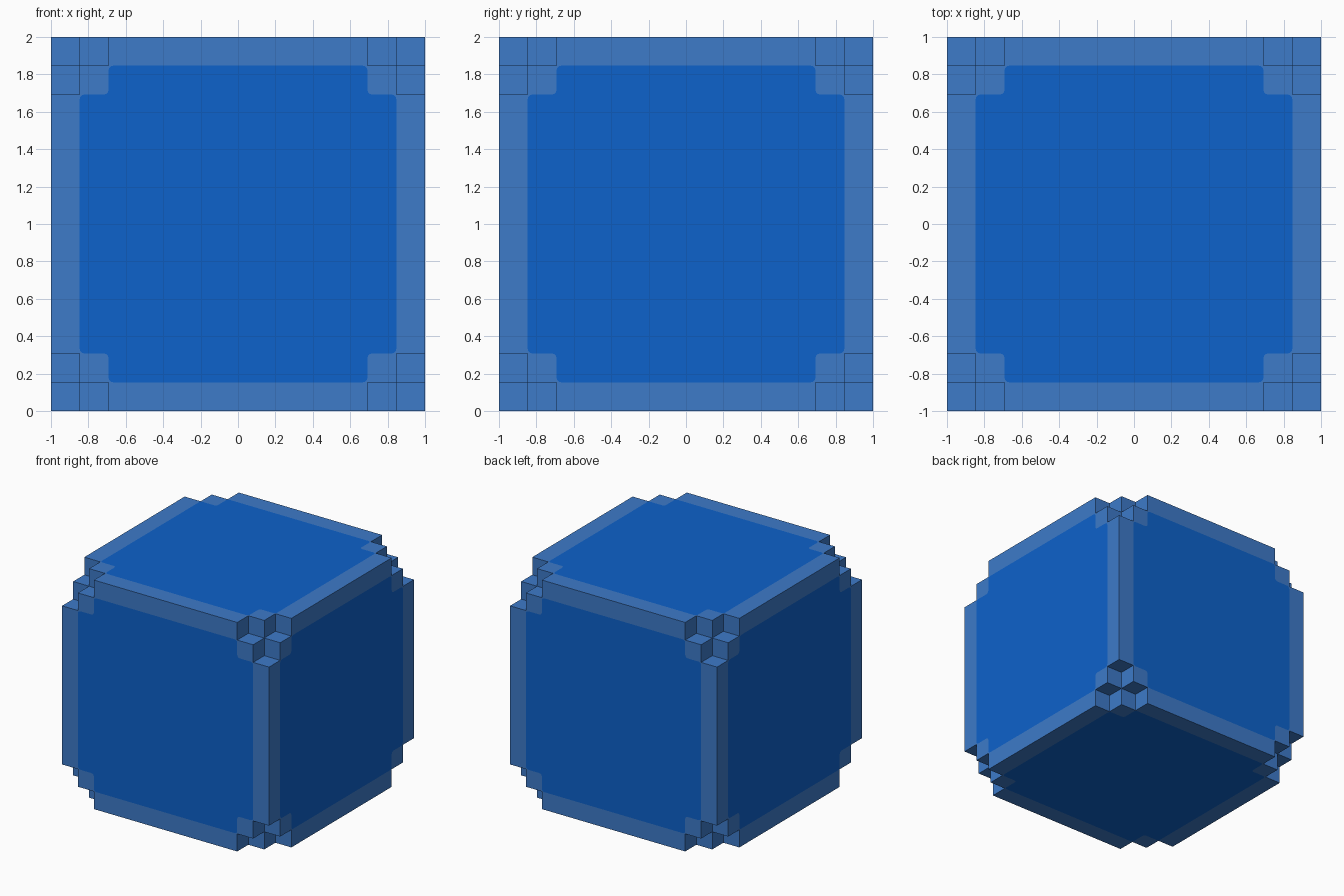
import bpy, bmesh, math
from mathutils import Vector
from itertools import product

if "Cube" in bpy.data.objects:
    bpy.data.objects.remove(bpy.data.objects["Cube"])

S = 2 / 13                       # one step of the stepped corners
A, B = 1 - S, 1 - 2 * S
GRID = [-1, -A, -B, B, A, 1]
ROUND = 0.024
CENTRE = Vector((0, 0, 1))


def material(name, rgb):
    m = bpy.data.materials.new(name)
    m.diffuse_color = (*rgb, 1)
    m.use_nodes = True
    m.node_tree.nodes["Principled BSDF"].inputs["Base Color"].default_value = m.diffuse_color
    return m


LIGHT = material("light_blue", (0.047, 0.196, 0.584))
DARK = material("deep_blue", (0.004, 0.122, 0.597))


def make_object(name, bm, mat):
    mesh = bpy.data.meshes.new(name)
    bm.to_mesh(mesh)
    bm.free()
    mesh.materials.append(mat)
    bpy.context.collection.objects.link(bpy.data.objects.new(name, mesh))


def four_way(quarter):
    """Repeat a quarter outline around the square."""
    pts = []
    for k in range(4):
        for u, v in quarter:
            for _ in range(k):
                u, v = -v, u
            pts.append(Vector((u, v)))
    return pts


def rounded(pts):
    out = []
    for i, p in enumerate(pts):
        a = (pts[i - 1] - p).normalized()
        b = (pts[(i + 1) % len(pts)] - p).normalized()
        for k in range(4):
            t = k * math.pi / 6
            out.append(p + ROUND * (a * (1 - math.sin(t)) + b * (1 - math.cos(t))))
    return out


OUTLINE = four_way([(1, B), (A, B), (A, A), (B, A), (B, 1)])
PANEL = rounded(four_way([(A, B), (B, B), (B, A)]))


def place(axis, sign, u, v, w=1):
    co = Vector((0, 0, 0))
    co[axis], co[(axis + 1) % 3], co[(axis + 2) % 3] = sign * w, u, v
    return co + CENTRE


def face_out(face, normal):
    face.normal_update()
    if face.normal.dot(normal) < 0:
        face.normal_flip()


def solid(cell):
    return sum(min(i, 4 - i) for i in cell) >= 2


body = bmesh.new()
names = {(0, 1): "right", (0, -1): "left", (1, 1): "back",
         (1, -1): "front", (2, 1): "top", (2, -1): "bottom"}

for (axis, sign), side in names.items():
    normal = Vector([sign if k == axis else 0 for k in range(3)])

    # Flat border of each side, with a hole for the panel
    edges = []
    for loop in (OUTLINE, PANEL):
        vs = [body.verts.new(place(axis, sign, *p)) for p in loop]
        edges += [body.edges.new((vs[i - 1], vs[i])) for i in range(len(vs))]
    fill = bmesh.ops.triangle_fill(body, use_beauty=True, edges=edges, normal=normal)
    for f in fill["geom"]:
        if isinstance(f, bmesh.types.BMFace):
            face_out(f, normal)

    # Deep blue panel, flush in the border
    pm = bmesh.new()
    face_out(pm.faces.new([pm.verts.new(place(axis, sign, *p)) for p in PANEL]), normal)
    make_object("panel_" + side, pm, DARK)

    # Stepped corner faces that look towards this side
    for cell in product(range(5), repeat=3):
        beyond = list(cell)
        beyond[axis] += sign
        if not solid(cell) or not 0 <= beyond[axis] <= 4 or solid(beyond):
            continue
        w = GRID[cell[axis] + (sign > 0)] * sign
        u, v = cell[(axis + 1) % 3], cell[(axis + 2) % 3]
        quad = [(u, v), (u + 1, v), (u + 1, v + 1), (u, v + 1)]
        f = body.faces.new([body.verts.new(place(axis, sign, GRID[a], GRID[b], w))
                            for a, b in quad])
        face_out(f, normal)

bmesh.ops.remove_doubles(body, verts=body.verts, dist=1e-4)
make_object("stepped_block_frame", body, LIGHT)
